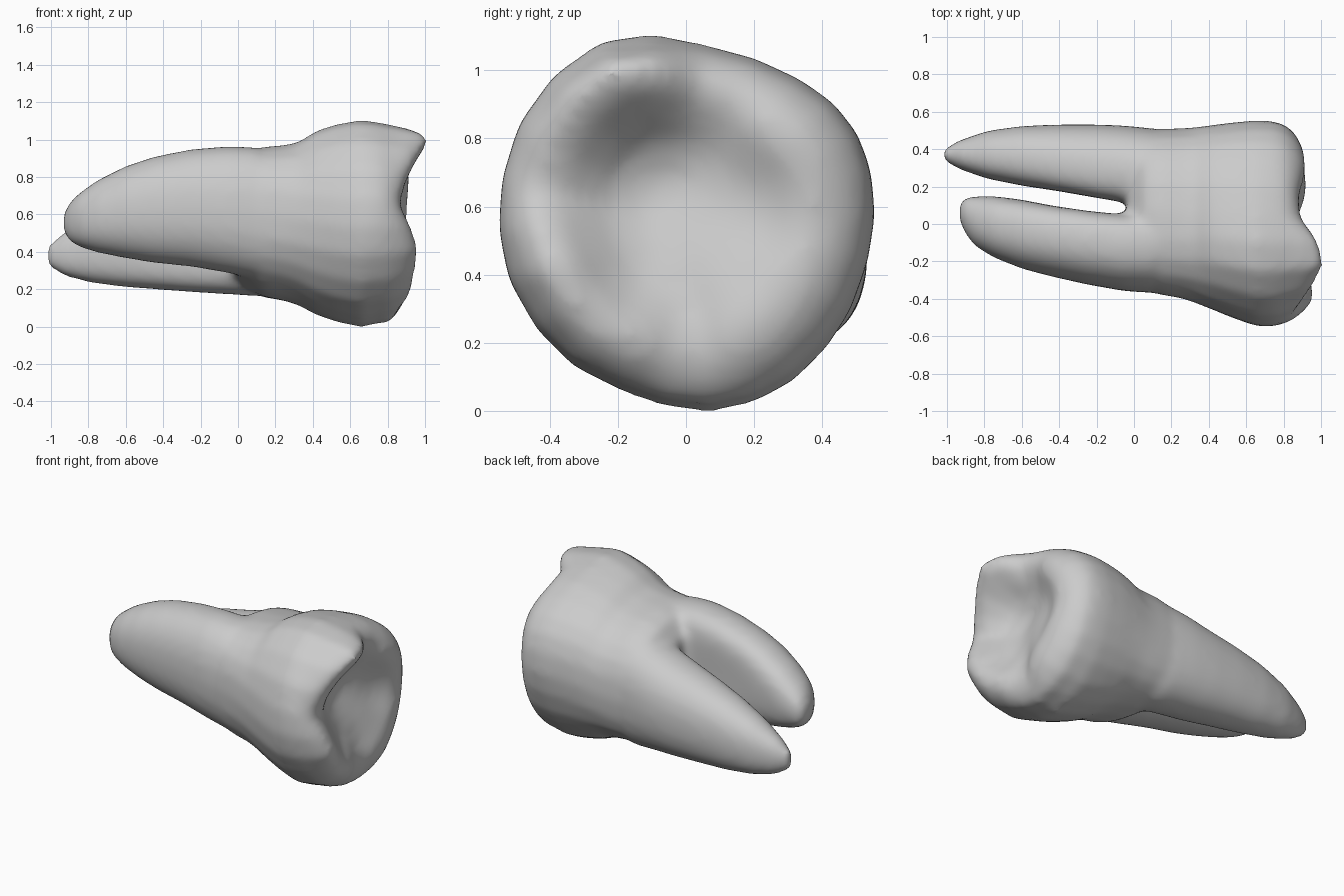
import bpy, bmesh, math

if "Cube" in bpy.data.objects:
    bpy.data.objects.remove(bpy.data.objects["Cube"])

# Crown outline seen from the biting end (y, z)
OUT = [(.55, .57), (.54, .7), (.5, .81), (.43, .9), (.33, .97), (.2, 1.03),
       (.05, 1.07), (-.1, 1.1), (-.25, 1.08), (-.39, .98), (-.49, .84), (-.54, .68),
       (-.55, .53), (-.52, .38), (-.44, .24), (-.33, .13), (-.19, .06), (-.06, .015),
       (.07, 0), (.2, .03), (.31, .09), (.41, .19), (.48, .3), (.53, .44)]
CY, CZ = 0, .55


def loft(bm, rings):
    """Skin a list of equal-length rings and close both ends."""
    vs = [[bm.verts.new(p) for p in r] for r in rings]
    n = len(vs[0])
    for a, b in zip(vs, vs[1:]):
        for i in range(n):
            j = (i + 1) % n
            bm.faces.new((a[i], a[j], b[j], b[i]))
    bm.faces.new(vs[0][::-1])
    bm.faces.new(vs[-1])


def fit(pts, x, y0, y1, z0, z1):
    """Stretch a flat shape to fill a y-z box at position x."""
    ys, zs = [p[0] for p in pts], [p[1] for p in pts]
    sy, sz = (y1 - y0) / (max(ys) - min(ys)), (z1 - z0) / (max(zs) - min(zs))
    return [(x, y0 + (y - min(ys)) * sy, z0 + (z - min(zs)) * sz) for y, z in pts]


def squircle(power, shear=0.0, groove=0.0):
    """Rounded shape; groove > 0 hollows the +y side, < 0 the -y side."""
    pts = []
    for i in range(24):
        a = 2 * math.pi * i / 24
        c, s = math.cos(a), math.sin(a)
        y = math.copysign(abs(c) ** power, c)
        z = math.copysign(abs(s) ** power, s) - shear * y
        if c * groove > 0:
            y -= groove * abs(c) ** 3
        pts.append((y, z))
    return pts


def root(side, sections):
    return [fit(squircle(.88, 0, side * g), *box) for g, *box in sections]


def body_ring(blend, *box):
    """Blend from the crown outline (0) to the slanted two-root neck (1)."""
    neck = squircle(.8, .12)
    return fit([(y * (1 - blend) + v[0] * .55 * blend, (z - .55) * (1 - blend) + v[1] * .55 * blend)
                for (y, z), v in zip(OUT, neck)], *box)


# Cusps and notches round the rim: (angle, height x, crest radius)
RIM = [(0, .90, .68), (40, .92, .70), (78, .875, .78), (112, 1.025, .86), (135, .96, .84),
       (161, .86, .8), (197, .965, .74), (240, .935, .72), (272, .875, .68),
       (300, .925, .64), (330, .915, .64), (360, .90, .68)]


def rim(y, z):
    a = math.degrees(math.atan2(z - CZ, y - CY)) % 360
    for (a0, h0, r0), (a1, h1, r1) in zip(RIM, RIM[1:]):
        if a <= a1:
            t = (a - a0) / (a1 - a0)
            t = t * t * (3 - 2 * t)
            return h0 + (h1 - h0) * t, r0 + (r1 - r0) * t


def floor(y, z):
    """Biting basin: a pit under the main cusp and a raised plateau beside it."""
    pit = math.exp(-((y + .13) ** 2 + (z - .72) ** 2) / .03)
    plateau = math.exp(-((y - .13) ** 2 + (z - .38) ** 2) / .04)
    return .79 - .06 * pit + .06 * plateau


def outer(t, mix):
    """Ring rounding over from the crown wall (t=0) to the rim crest (t=1)."""
    ring = []
    for y, z in OUT:
        h, r = rim(y, z)
        k = .965 + (r - .965) * t
        ring.append((.8 + (h - .8) * mix, CY + (y - CY) * k, CZ + (z - CZ) * k))
    return ring


def inner(t, mix):
    """Ring inside the crest, sinking to the basin floor."""
    ring = []
    for y, z in OUT:
        h, r = rim(y, z)
        py, pz = CY + (y - CY) * r * t, CZ + (z - CZ) * r * t
        f = floor(py, pz)
        ring.append((f + (h - f) * mix, py, pz))
    return ring


bm = bmesh.new()

# Crown and neck
body = [body_ring(*s) for s in (
    (1, -.03, -.22, .38, .28, .82), (1, .05, -.34, .49, .2, .93), (1, .14, -.38, .51, .155, .963),
    (.85, .24, -.395, .512, .14, .97), (.6, .32, -.42, .517, .115, .985), (.3, .42, -.46, .53, .06, 1.05),
    (.1, .53, -.505, .545, .022, 1.085), (0, .66, -.55, .555, -.005, 1.107), (0, .75, -.55, .55, .018, 1.095))]
body += [outer(0, .1), outer(.3, .6), outer(.65, .9), outer(1, 1)]
body += [inner(.86, .88), inner(.7, .55), inner(.52, .22), inner(.3, .04), inner(.15, 0), inner(.03, 0)]
loft(bm, body)

# Front root, its hidden end tapering away inside the crown
loft(bm, root(1, (
    (0, -.935, .02, .11, .51, .60), (0, -.90, -.055, .145, .455, .665), (0, -.85, -.12, .15, .425, .715),
    (.1, -.75, -.18, .15, .395, .785), (.2, -.6, -.24, .13, .365, .86), (.3, -.45, -.28, .10, .34, .91),
    (.35, -.25, -.325, .07, .32, .95), (.35, -.05, -.36, .05, .285, .967), (.2, .10, -.37, .08, .255, .96),
    (0, .25, -.32, .12, .25, .90), (0, .4, -.24, .1, .3, .8))))

# Rear root
loft(bm, root(-1, (
    (0, -1.02, .34, .40, .325, .435), (0, -.93, .29, .45, .27, .505), (.1, -.78, .24, .5, .232, .59),
    (.2, -.6, .205, .525, .21, .665), (.3, -.4, .175, .533, .195, .725), (.35, -.2, .14, .533, .18, .775),
    (.35, -.05, .115, .527, .172, .82), (.2, .10, .07, .512, .16, .85), (0, .25, .05, .465, .2, .80),
    (0, .4, .05, .4, .25, .75))))

bmesh.ops.recalc_face_normals(bm, faces=bm.faces[:])
mesh = bpy.data.meshes.new("molar_tooth")
bm.to_mesh(mesh)
bm.free()
tooth = bpy.data.objects.new("molar_tooth", mesh)
bpy.context.collection.objects.link(tooth)

# Fuse the three shells into one skin and soften the joins
fuse = tooth.modifiers.new("fuse", 'REMESH')
fuse.mode = 'VOXEL'
fuse.voxel_size = .022
fuse.use_smooth_shade = True
soft = tooth.modifiers.new("soften", 'SMOOTH')
soft.factor = .5
soft.iterations = 16
